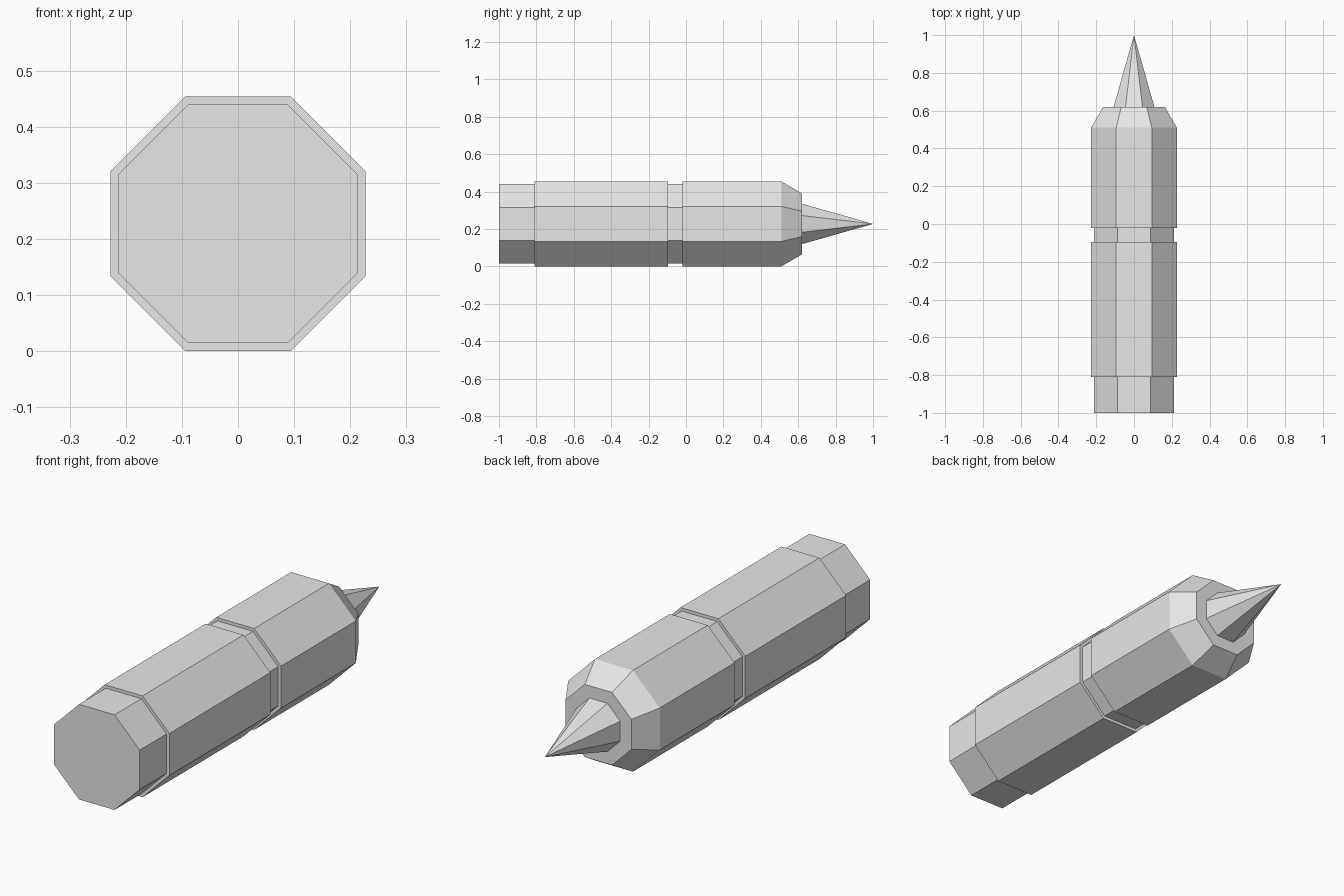
import bpy, bmesh, math

if "Cube" in bpy.data.objects:
    bpy.data.objects.remove(bpy.data.objects["Cube"])

SIDES = 8
AXIS_Z = 0.227   # height of the long axis
BODY, NECK, NOSE, TIP = 0.227, 0.213, 0.163, 0.108   # flat-to-centre radii

gray = bpy.data.materials.new("plain_gray")
gray.diffuse_color = (0.8, 0.8, 0.8, 1)
gray.use_nodes = True
gray.node_tree.nodes["Principled BSDF"].inputs["Base Color"].default_value = gray.diffuse_color


def octagon_part(name, profile, cap_start=False):
    """Loft octagonal rings along y; profile is (y, radius), radius 0 is a point."""
    bm = bmesh.new()
    rings = []
    for y, apothem in profile:
        if apothem == 0:
            rings.append([bm.verts.new((0, y, AXIS_Z))] * SIDES)
            continue
        r = apothem / math.cos(math.pi / SIDES)
        angles = [(i + 0.5) * 2 * math.pi / SIDES for i in range(SIDES)]
        rings.append([bm.verts.new((r * math.cos(a), y, AXIS_Z + r * math.sin(a)))
                      for a in angles])
    for a, b in zip(rings, rings[1:]):
        for i in range(SIDES):
            j = (i + 1) % SIDES
            corners = [a[i], b[i], b[j], a[j]]
            bm.faces.new(list(dict.fromkeys(corners)))
    if cap_start:
        bm.faces.new(rings[0])
    # Orient every face outward for a shell that advances along +y
    bm.normal_update()
    if bm.faces[:][0].normal.dot(bm.faces[:][0].calc_center_median()) < 0:
        pass
    mesh = bpy.data.meshes.new(name)
    bm.to_mesh(mesh)
    bm.free()
    mesh.materials.append(gray)
    obj = bpy.data.objects.new(name, mesh)
    bpy.context.collection.objects.link(obj)
    return obj


# Narrower flat end
octagon_part("end_cap", [(-1.0, NECK), (-0.81, NECK)], cap_start=True)
# Rear barrel with small steps at both ends
octagon_part("rear_barrel", [(-0.81, NECK), (-0.81, BODY), (-0.095, BODY), (-0.095, NECK)])
# Recessed band between the barrels
octagon_part("groove_band", [(-0.095, NECK), (-0.02, NECK)])
# Front barrel with bevelled nose and flat rim around the tip
octagon_part("front_barrel", [(-0.02, NECK), (-0.02, BODY), (0.51, BODY),
                              (0.62, NOSE), (0.62, TIP)])
# Pointed tip
octagon_part("pointed_tip", [(0.62, TIP), (1.0, 0)])
